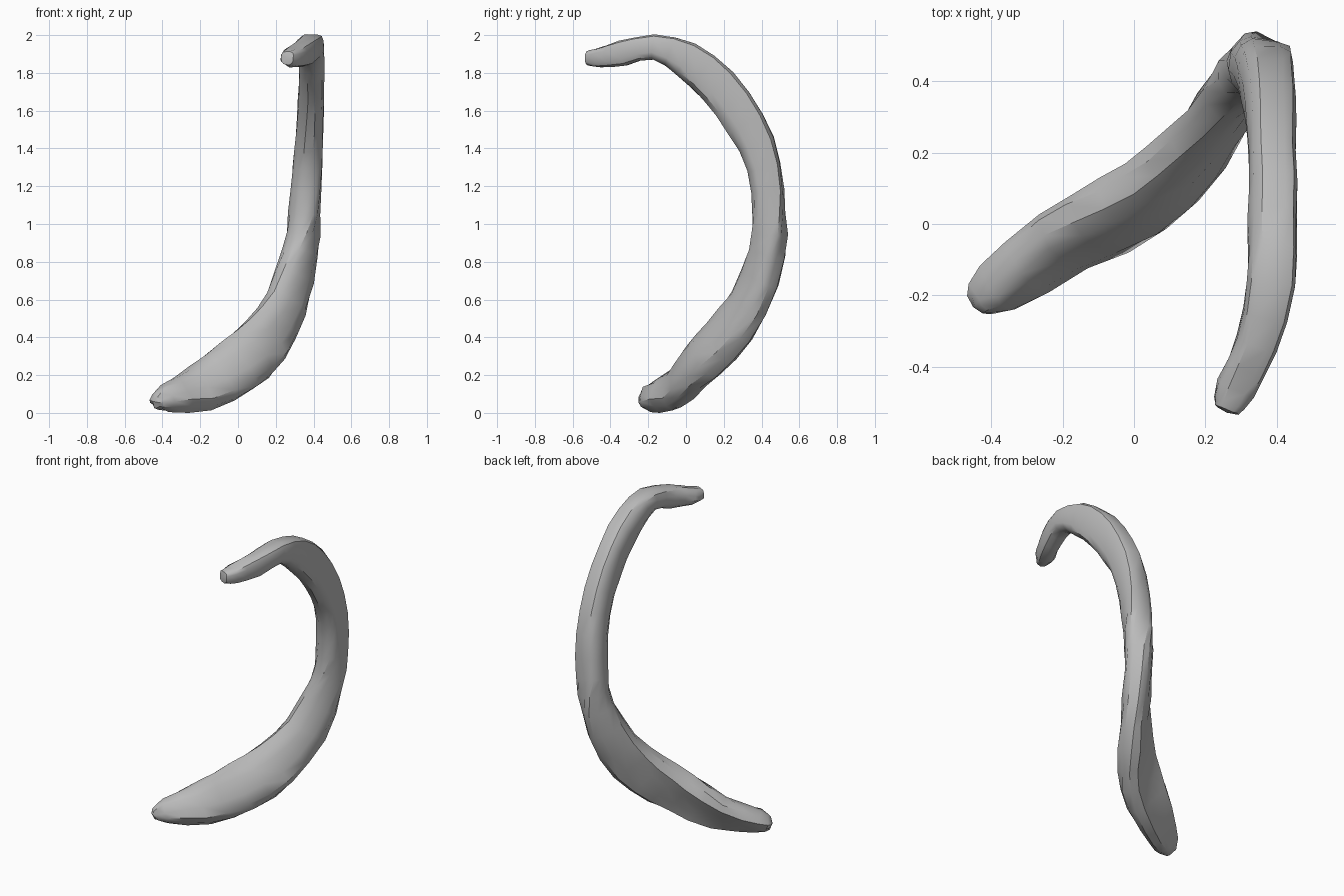
import bpy, bmesh, math, random
from mathutils import Vector

if "Cube" in bpy.data.objects:
    bpy.data.objects.remove(bpy.data.objects["Cube"])

random.seed(4)
SIDES = 12

# Stations along the bone: centre, half width, half thickness, width direction
stations = [
    ((-.440, -.222, .058), .035, .035, (.3, -.3, -.9)),
    ((-.385, -.180, .076), .072, .072, (.5, -.3, -.8)),
    ((-.200, -.052, .130), .132, .080, (.66, -.18, -.73)),
    ((.000, .055, .248), .155, .094, (.62, -.1, -.78)),
    ((.144, .188, .378), .148, .090, (.62, .2, -.72)),
    ((.254, .330, .574), .128, .079, (.65, .5, -.57)),
    ((.323, .428, .845), .100, .083, (.6, .78, -.25)),
    ((.348, .438, 1.050), .084, .084, (.2, .97, 0)),
    ((.368, .412, 1.300), .092, .080, (.06, .97, .2)),
    ((.382, .315, 1.530), .107, .071, (.02, .9, .4)),
    ((.388, .170, 1.728), .109, .069, (0, .83, .55)),
    ((.388, -.002, 1.868), .097, .069, (0, .65, .75)),
    ((.384, -.170, 1.933), .067, .069, (0, .08, 1)),
    ((.346, -.330, 1.902), .067, .060, (0, -.1, 1)),
    ((.285, -.460, 1.877), .052, .055, (0, -.15, 1)),
    ((.260, -.522, 1.875), .036, .036, (0, -.15, 1)),
]
rows = [Vector((*c, w, t, *d)) for c, w, t, d in stations]


def smooth_point(i, f):
    """Catmull-Rom blend between neighbouring stations."""
    p0, p1, p2, p3 = (rows[min(max(i + k, 0), len(rows) - 1)] for k in (-1, 0, 1, 2))
    return .5 * (2 * p1 + (p2 - p0) * f + (2 * p0 - 5 * p1 + 4 * p2 - p3) * f * f
                 + (3 * p1 - p0 - 3 * p2 + p3) * f ** 3)


path = []
for i in range(len(rows) - 1):
    path += [smooth_point(i, 0), smooth_point(i, .5)]
path.append(rows[-1])

# Curved shaft: rounded-box sections lofted along the path
bm = bmesh.new()
rings = []
for i, p in enumerate(path):
    centre = Vector(p[:3])
    tangent = (Vector(path[min(i + 1, len(path) - 1)][:3])
               - Vector(path[max(i - 1, 0)][:3])).normalized()
    wide = Vector(p[5:8])
    wide = (wide - tangent * wide.dot(tangent)).normalized()
    thin = tangent.cross(wide)
    rough = .006 if i < 14 else .003
    upper = min(max((i - 10) / 3, 0), 1)       # boxier along the upper arm
    groove = .28 if 2 <= i <= 9 else 0         # hollow along the lower back side
    ring = []
    for k in range(SIDES):
        a = math.tau * (k + .5) / SIDES
        c, s = math.cos(a), math.sin(a)
        # outer corner squarer than the inner one
        power = .85 - upper * (.12 + .26 * (c - s) / math.sqrt(2))
        u = math.copysign(abs(c) ** power, c) * p[3]
        v = math.copysign(abs(s) ** power, s) * p[4]
        if s > .9:
            v *= 1 - groove
        bump = Vector([random.uniform(-rough, rough) for _ in range(3)])
        ring.append(bm.verts.new(centre + wide * u + thin * v + bump))
    rings.append(ring)
for a, b in zip(rings, rings[1:]):
    for k in range(SIDES):
        n = (k + 1) % SIDES
        bm.faces.new((a[k], a[n], b[n], b[k]))

# Blunt ends
for ring, offset in ((rings[0], Vector((-.012, -.01, 0))), (rings[-1], Vector((0, -.008, 0)))):
    tip = bm.verts.new(sum((v.co for v in ring), Vector()) / SIDES + offset)
    for k in range(SIDES):
        bm.faces.new((ring[k], ring[(k + 1) % SIDES], tip))
bmesh.ops.recalc_face_normals(bm, faces=bm.faces)

# Rest on the ground
low = min(v.co.z for v in bm.verts)
bmesh.ops.translate(bm, verts=bm.verts, vec=(0, 0, -low))

mesh = bpy.data.meshes.new("rib_bone")
bm.to_mesh(mesh)
bm.free()
bone = bpy.data.objects.new("rib_bone", mesh)
bpy.context.collection.objects.link(bone)

grey = bpy.data.materials.new("bone_grey")
grey.diffuse_color = (.5, .5, .5, 1)
grey.use_nodes = True
grey.node_tree.nodes["Principled BSDF"].inputs["Base Color"].default_value = grey.diffuse_color
mesh.materials.append(grey)

bpy.context.view_layer.objects.active = bone
bone.select_set(True)
bpy.ops.object.shade_smooth_by_angle(angle=math.radians(35))
